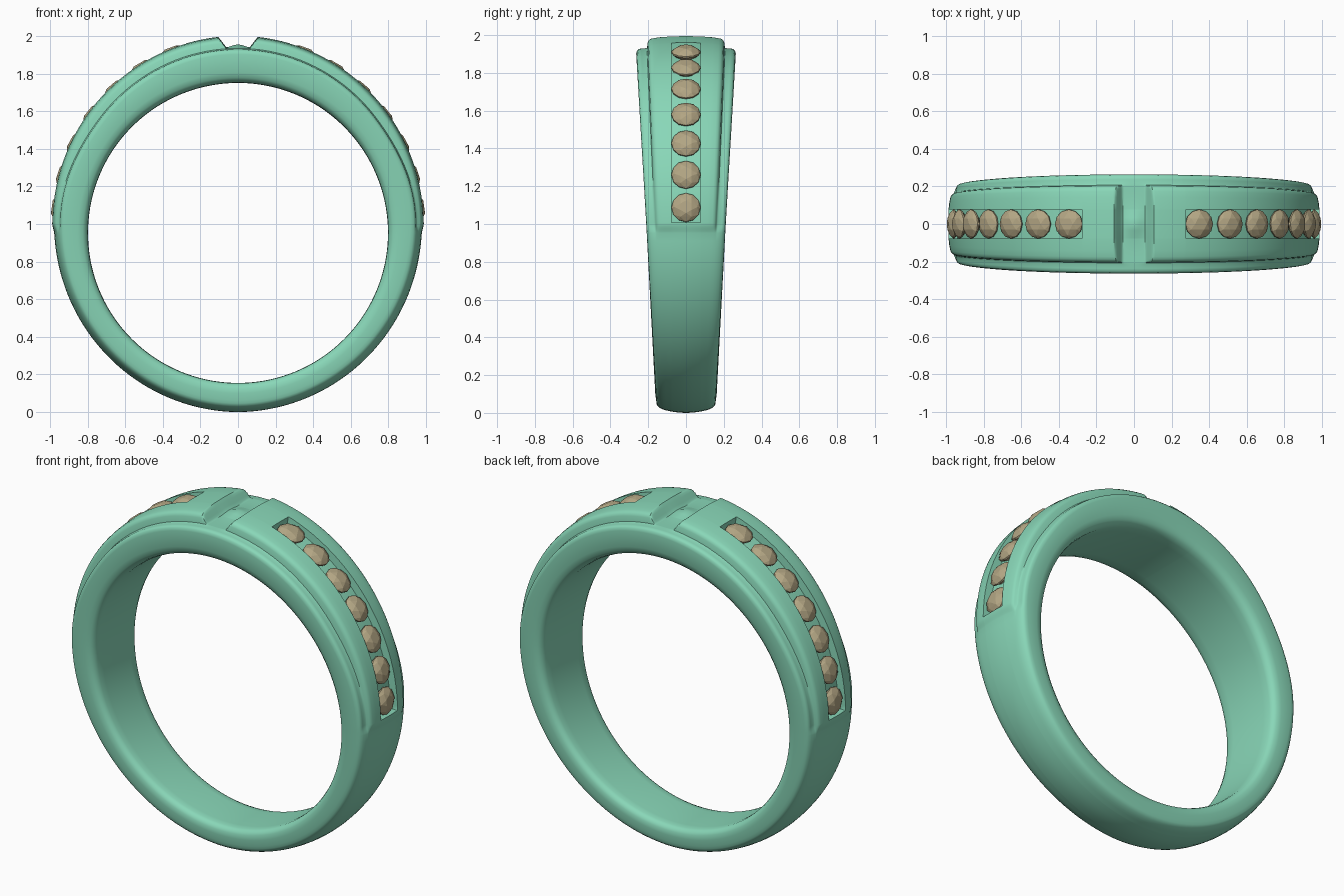
import bpy, bmesh
from math import sin, cos, radians, sqrt, pi, exp
from mathutils import Matrix, Vector

if "Cube" in bpy.data.objects:
    bpy.data.objects.remove(bpy.data.objects["Cube"])

CZ = 0.9525          # centre height of the finger hole
R_IN = 0.7975        # finger hole radius
SLOT = (3.4, 74.5)   # angular range of the stone channel
SLOT_Y, SLOT_DEPTH = 0.078, 0.045


def material(name, rgb):
    m = bpy.data.materials.new(name)
    m.diffuse_color = (*rgb, 1)
    m.use_nodes = True
    m.node_tree.nodes["Principled BSDF"].inputs["Base Color"].default_value = m.diffuse_color
    return m


def step(a, b, v):
    t = max(0.0, min(1.0, (v - a) / (b - a)))
    return t * t * (3 - 2 * t)


def outer_radius(t):
    # distance from hole centre to the slightly oval, raised outer outline
    c, s, off = cos(t), sin(t), 1.0 - CZ
    qa, qb, qc = (c / 0.988) ** 2 + s * s, -2 * s * off, off * off - 1
    return (-qb + sqrt(qb * qb - 4 * qa * qc)) / (2 * qa)


def half_width(z):
    return 0.16 + 0.1 * (z - 0.05) / 1.88


def section(deg):
    # half cross-section at an angle, folded so left and right match: list of (y, radius)
    t = radians(deg)
    a = deg if deg <= 90 else 180 - deg
    up = step(-0.5, 3.0, a)
    R = outer_radius(t) - 0.010 * (1 - up) * cos(radians(a))
    w = half_width(CZ + R * sin(t))
    dsh = 0.042 + 0.028 * step(5, 40, a)
    in_slot = SLOT[0] <= a <= SLOT[1]
    # central strip: (y, is channel floor)
    pts = []
    for y, floor in ((0, 1), (0.035, 1), (SLOT_Y - 0.002, 1), (SLOT_Y, 0)):
        d = 0.014 * (y / w) ** 2 * up + 0.03 * (y / w) ** 2 * (1 - up)
        pts.append((y, R - d - (SLOT_DEPTH if floor and in_slot else 0)))
    # strip edge, step down, shoulder rail: (y fraction, raised drop, plain drop)
    for f, du, dl in ((0.54, 0.006, 0.009), (0.66, 0.011, 0.013), (0.71, 0.015, 0.015),
                      (0.75, 0.023, 0.017), (0.77, 0.036, 0.018), (0.785, dsh - 0.004, 0.019),
                      (0.82, dsh, 0.021), (0.90, dsh + 0.001, 0.028), (0.955, dsh + 0.004, 0.036),
                      (0.985, dsh + 0.012, 0.046), (1.0, dsh + 0.028, 0.062)):
        pts.append((f * w, R - du * up - dl * (1 - up)))
    # notch across the top of the strip, with a small dome in the floor
    if a > 80:
        for i, (y, r) in enumerate(pts[:10]):
            x = abs(r * cos(t))
            dome = 0.022 * exp(-(y / 0.055) ** 2) * exp(-(x / 0.06) ** 2)
            z = 1.932 + dome + 0.07 * max(0, (x - 0.065) / 0.045)
            pts[i] = (y, min(r, (z - CZ) / sin(t)))
    # rounded inner edge and bore
    for f, d in ((1.0, 0.055), (0.975, 0.028), (0.91, 0.010), (0.8, 0.002), (0.6, 0), (0, 0)):
        r = R_IN + d
        pts.append((f * half_width(CZ + r * sin(t)), r))
    return pts


# ring body: lofted sections around the hole
angles = {round(-90 + i * 2.5, 2) for i in range(144)}
half = [3.2, 3.4, 74.5, 74.7, 0.5, 1, 1.5, 2, 3] + [83 + 0.4 * i for i in range(18)]
for a in half:
    angles |= {round(a, 2), round(180 - a, 2)}
angles = sorted(angles)
bm = bmesh.new()
rings = []
for deg in angles:
    t = radians(deg)
    h = section(deg)
    loop = h + [(-y, r) for y, r in h[-2:0:-1]]
    rings.append([bm.verts.new((r * cos(t), y, CZ + r * sin(t))) for y, r in loop])
n = len(rings[0])
for i, ring in enumerate(rings):
    nxt = rings[(i + 1) % len(rings)]
    for j in range(n):
        k = (j + 1) % n
        bm.faces.new((ring[j], ring[k], nxt[k], nxt[j]))
bmesh.ops.recalc_face_normals(bm, faces=bm.faces)
me = bpy.data.meshes.new("ring_band")
bm.to_mesh(me)
bm.free()
band = bpy.data.objects.new("ring_band", me)
bpy.context.collection.objects.link(band)
me.materials.append(material("green_metal", (0.25, 0.68, 0.48)))
bpy.context.view_layer.objects.active = band
band.select_set(True)
bpy.ops.object.shade_smooth_by_angle(angle=radians(40))

# cut stone: convex hull of table, crown, girdle and culet
bm = bmesh.new()
for r, h, sides, turn in ((0.034, 0.028, 6, 0), (0.060, 0.017, 6, 0.5), (0.077, 0.0, 12, 0),
                          (0.077, -0.008, 12, 0), (0.0, -0.07, 1, 0)):
    for i in range(sides):
        p = 2 * pi * (i + turn) / sides
        bm.verts.new((r * cos(p), r * sin(p), h))
bmesh.ops.convex_hull(bm, input=bm.verts)
bmesh.ops.recalc_face_normals(bm, faces=bm.faces)
stone = bpy.data.meshes.new("stone")
bm.to_mesh(stone)
bm.free()
stone.materials.append(material("tan_stone", (0.45, 0.38, 0.23)))

# seven stones in each channel
for side in ("right", "left"):
    for i in range(7):
        a = 8.0 + i * 10.35
        t = radians(a if side == "right" else 180 - a)
        d = Vector((cos(t), 0, sin(t)))
        ob = bpy.data.objects.new(f"stone_{side}_{i + 1}", stone)
        ob.matrix_world = (Matrix.Translation(Vector((0, 0, CZ)) + d * (outer_radius(t) - 0.022))
                           @ Matrix.Rotation(pi / 2 - t, 4, 'Y'))
        bpy.context.collection.objects.link(ob)
